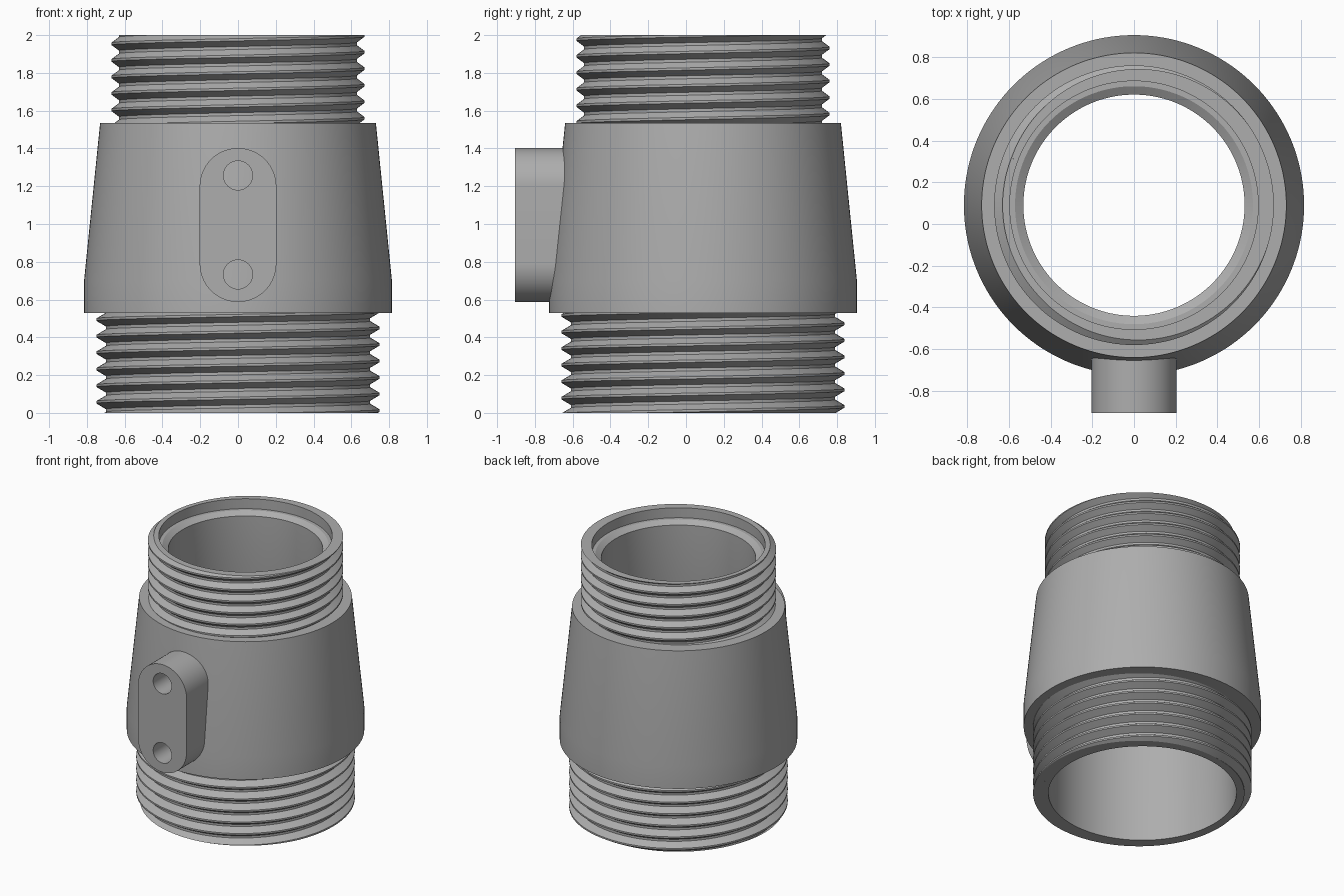
import bpy, bmesh, math
from mathutils import Vector

if "Cube" in bpy.data.objects:
    bpy.data.objects.remove(bpy.data.objects["Cube"])

AXIS_Y = 0.09
SEG = 144
PITCH = 0.0875

grey = bpy.data.materials.new("plain grey")
grey.use_nodes = True
grey.diffuse_color = (0.42, 0.42, 0.42, 1)
grey.node_tree.nodes["Principled BSDF"].inputs["Base Color"].default_value = (0.42, 0.42, 0.42, 1)


def finish(obj, angle):
    if not obj.data.materials:
        obj.data.materials.append(grey)
    bpy.ops.object.select_all(action='DESELECT')
    obj.select_set(True)
    bpy.context.view_layer.objects.active = obj
    bpy.ops.object.shade_smooth_by_angle(angle=math.radians(angle))


def add_object(name, bm, angle):
    bmesh.ops.recalc_face_normals(bm, faces=bm.faces)
    mesh = bpy.data.meshes.new(name)
    bm.to_mesh(mesh)
    bm.free()
    obj = bpy.data.objects.new(name, mesh)
    obj.location.y = AXIS_Y
    bpy.context.collection.objects.link(obj)
    finish(obj, angle)


def polar(r, turn, z):
    a = 2 * math.pi * turn
    return Vector((r * math.cos(a), r * math.sin(a), z))


def lathe(name, profile):
    """Revolve a closed (radius, height) profile about the z axis."""
    bm = bmesh.new()
    rings = [[bm.verts.new(polar(r, i / SEG, z)) for i in range(SEG)] for r, z in profile]
    for a, b in zip(rings, rings[1:] + rings[:1]):
        for i in range(SEG):
            j = (i + 1) % SEG
            bm.faces.new((a[i], a[j], b[j], b[i]))
    add_object(name, bm, 20)


def thread(name, root, crest, core, z_low, z_high, crest_z, rim_z):
    """Right-hand helical ridge, trimmed flat; closed to the core at the rim."""
    bm = bmesh.new()
    shape = [(-0.07, crest), (0.07, crest), (0.41, root), (0.59, root), (0.93, crest)]
    first = math.floor((z_low - crest_z) / PITCH) - 2
    last = math.ceil((z_high - crest_z) / PITCH) + 2
    cols = []
    for i in range(first * SEG, last * SEG + 1):
        t = i / SEG
        cols.append([bm.verts.new(polar(r, t, crest_z + PITCH * (t + f))) for f, r in shape])
    for a, b in zip(cols, cols[1:]):
        for k in range(len(shape) - 1):
            bm.faces.new((a[k], b[k], b[k + 1], a[k + 1]))
    bmesh.ops.remove_doubles(bm, verts=bm.verts, dist=1e-4)
    for z, up in ((z_low, -1), (z_high, 1)):
        bmesh.ops.bisect_plane(bm, geom=bm.verts[:] + bm.edges[:] + bm.faces[:],
                               plane_co=(0, 0, z), plane_no=(0, 0, up), clear_outer=True)
    edges = [e for e in bm.edges if e.is_boundary
             and all(abs(v.co.z - rim_z) < 1e-4 for v in e.verts)]
    made = bmesh.ops.extrude_edge_only(bm, edges=edges)["geom"]
    for v in made:
        if isinstance(v, bmesh.types.BMVert):
            s = core / v.co.xy.length
            v.co.x *= s
            v.co.y *= s
    add_object(name, bm, 20)


# Hollow body: bore, seat ledge in the top opening, tapered collar
lathe("coupling_body", [
    (0.645, 0), (0.69, 0), (0.69, 0.53), (0.815, 0.53), (0.815, 0.70),
    (0.73, 1.535), (0.62, 1.535), (0.62, 2), (0.595, 2), (0.595, 1.925),
    (0.57, 1.925), (0.53, 1.9), (0.53, 1.5), (0.645, 0.7)])

# External threads
thread("lower_thread", 0.70, 0.75, 0.69, 0, 0.54, 0.10, 0)
thread("upper_thread", 0.63, 0.67, 0.62, 1.525, 2, 1.56, 2)

# Mounting lug: rounded slab with two round holes
curve = bpy.data.curves.new("mounting_lug", 'CURVE')
curve.dimensions = '2D'
curve.fill_mode = 'BOTH'
curve.extrude = 0.1625


def add_loop(points):
    sp = curve.splines.new('POLY')
    sp.points.add(len(points) - 1)
    for p, (x, y) in zip(sp.points, points):
        p.co = (x, y, 0, 1)
    sp.use_cyclic_u = True


def arc(r, cy, start, sweep, n):
    return [(r * math.cos(start + sweep * i / n), cy + r * math.sin(start + sweep * i / n))
            for i in range(n + 1)]


add_loop(arc(0.203, 1.199, 0, math.pi, 32) + arc(0.203, 0.79, math.pi, math.pi, 32))
for z in (1.257, 0.733):
    add_loop(arc(0.077, z, 0, 2 * math.pi, 40)[:-1])

temp = bpy.data.objects.new("lug_outline", curve)
bpy.context.collection.objects.link(temp)
bpy.context.view_layer.update()
mesh = bpy.data.meshes.new_from_object(temp.evaluated_get(bpy.context.evaluated_depsgraph_get()))
bpy.data.objects.remove(temp)
lug = bpy.data.objects.new("mounting_lug", mesh)
lug.location.y = -0.7425
lug.rotation_euler.x = math.pi / 2
bpy.context.collection.objects.link(lug)
bm = bmesh.new()
bm.from_mesh(mesh)
bmesh.ops.remove_doubles(bm, verts=bm.verts, dist=1e-4)
bmesh.ops.recalc_face_normals(bm, faces=bm.faces)
bm.to_mesh(mesh)
bm.free()
finish(lug, 30)
